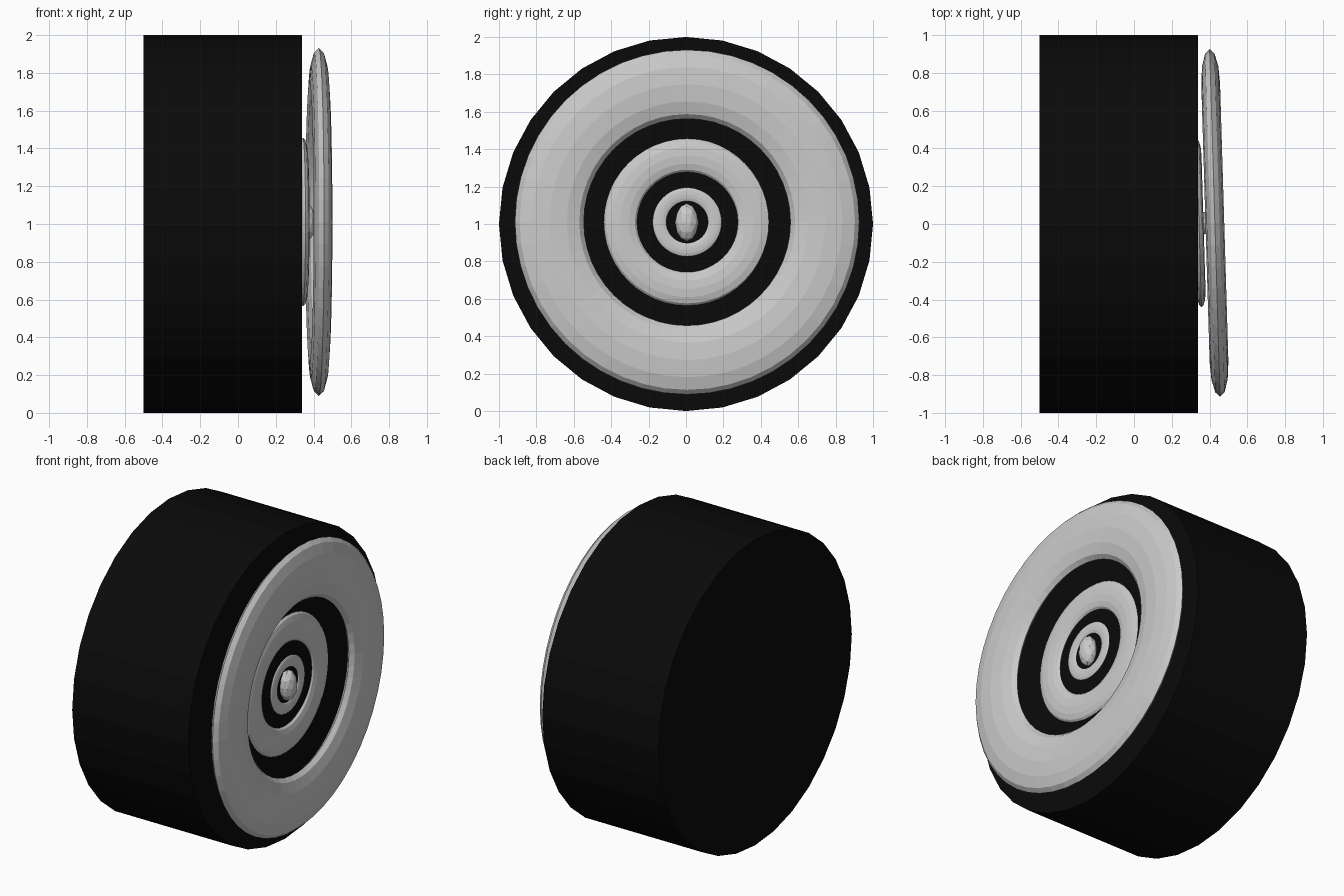
import bpy
from math import pi
from mathutils import Matrix

if "Cube" in bpy.data.objects:
    bpy.data.objects.remove(bpy.data.objects["Cube"])

# Black rubber material
black = bpy.data.materials.new("rubber_black")
black.diffuse_color = (0.003, 0.003, 0.003, 1)
black.use_nodes = True
black.node_tree.nodes["Principled BSDF"].inputs["Base Color"].default_value = black.diffuse_color


def ring(name, x, size):
    """Flattened torus facing +x, turned very slightly about z."""
    bpy.ops.mesh.primitive_torus_add(major_segments=48, minor_segments=12,
                                     major_radius=size, minor_radius=size * 0.25)
    ob = bpy.context.object
    ob.name = name
    ob.data.transform(Matrix.Rotation(0.03, 4, 'Z')
                      @ Matrix.Diagonal((0.27, 1, 1, 1))
                      @ Matrix.Rotation(pi / 2, 4, 'Y'))
    ob.location = (x, 0.006, 1.01)
    return ob


# Wide drum tyre
bpy.ops.mesh.primitive_cylinder_add(vertices=32, radius=1, depth=0.84,
                                    location=(-0.08, 0, 1), rotation=(0, pi / 2, 0))
tyre = bpy.context.object
tyre.name = "tyre"
tyre.data.materials.append(black)

# Concentric rim rings
ring("outer_rim_ring", 0.428, 0.737)
ring("middle_rim_ring", 0.344, 0.357)
ring("inner_rim_ring", 0.354, 0.148)

# Faceted centre knob
bpy.ops.mesh.primitive_ico_sphere_add(subdivisions=2, radius=1, location=(0.36, 0.004, 1.008))
knob = bpy.context.object
knob.name = "hub_knob"
knob.scale = (0.052, 0.063, 0.102)
